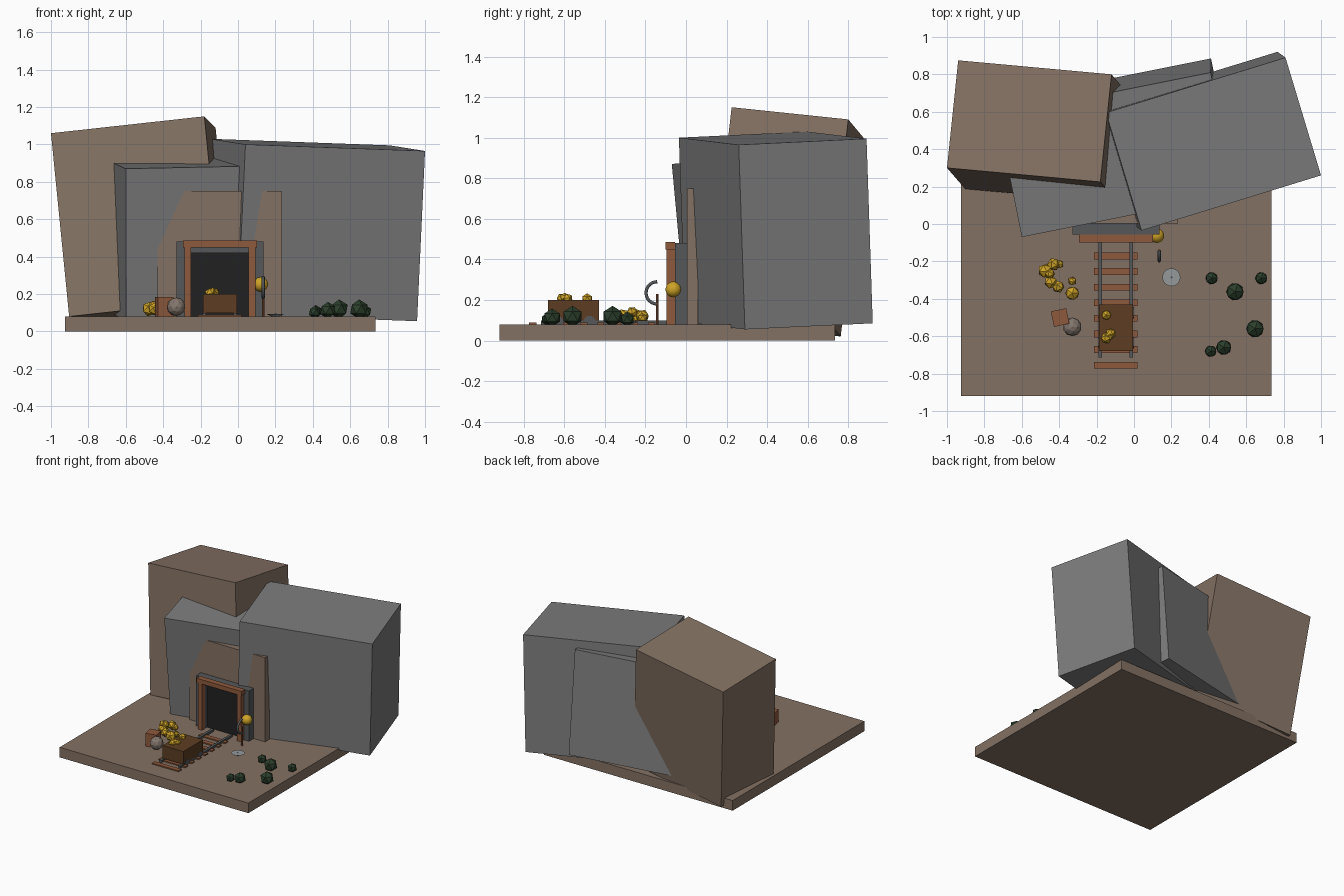
import bpy, bmesh, math
from mathutils import Matrix, Vector

cube = bpy.data.objects.get("Cube")
if cube:
    bpy.data.objects.remove(cube, do_unlink=True)


def material(name, r, g, b):
    m = bpy.data.materials.new(name)
    m.use_nodes = True
    m.diffuse_color = (r, g, b, 1)
    m.node_tree.nodes["Principled BSDF"].inputs["Base Color"].default_value = (r, g, b, 1)
    return m


BROWN = material("brown_rock", 0.23, 0.165, 0.125)
GREY = material("grey_rock", 0.2, 0.2, 0.2)
BOULDER = material("boulder_stone", 0.23, 0.185, 0.155)
WOOD = material("orange_wood", 0.27, 0.1, 0.045)
DARK_WOOD = material("dark_wood", 0.11, 0.047, 0.016)
BLACK = material("tunnel_black", 0.015, 0.015, 0.015)
STEEL = material("dark_steel", 0.09, 0.095, 0.1)
TIN = material("light_tin", 0.3, 0.32, 0.33)
GOLD = material("gold", 0.62, 0.37, 0.02)
GREEN = material("dark_green", 0.025, 0.05, 0.025)


def finish(name, bm, mat):
    bmesh.ops.recalc_face_normals(bm, faces=bm.faces)
    mesh = bpy.data.meshes.new(name)
    bm.to_mesh(mesh)
    bm.free()
    mesh.materials.append(mat)
    ob = bpy.data.objects.new(name, mesh)
    bpy.context.collection.objects.link(ob)
    return ob


def box(name, mat, x, y, z, turn=0):
    """Box from (min, max) pairs, turned about its own centre."""
    lo, hi = Vector((x[0], y[0], z[0])), Vector((x[1], y[1], z[1]))
    bm = bmesh.new()
    bmesh.ops.create_cube(bm, size=1, matrix=Matrix.Translation((lo + hi) / 2)
                          @ Matrix.Rotation(math.radians(turn), 4, "Z")
                          @ Matrix.Diagonal((*(hi - lo), 1)))
    return finish(name, bm, mat)


def leaning_block(name, mat, corner, along, back, drop):
    """Tilted block hung from the front left corner of its top."""
    corner, along, back = Vector(corner), Vector(along), Vector(back)
    n = along.cross(back)
    down = n * (-drop / n.z)
    frame = Matrix((along, back, -down)).transposed().to_4x4()
    frame.translation = corner + (along + back + down) / 2
    bm = bmesh.new()
    bmesh.ops.create_cube(bm, size=1, matrix=frame)
    return finish(name, bm, mat)


def ball(name, mat, x, y, z, r, detail=1, turn=0):
    bm = bmesh.new()
    bmesh.ops.create_icosphere(bm, subdivisions=detail, radius=r,
                               matrix=Matrix.Translation((x, y, z))
                               @ Matrix.Rotation(turn, 4, (1, 1, 2)))
    return finish(name, bm, mat)


def cylinder(name, mat, center, r1, r2, depth, axis="Z", sides=16):
    bm = bmesh.new()
    spin = Matrix.Rotation(math.pi / 2, 4, "Y") if axis == "X" else Matrix()
    bmesh.ops.create_cone(bm, cap_ends=True, segments=sides, radius1=r1, radius2=r2,
                          depth=depth, matrix=Matrix.Translation(center) @ spin)
    return finish(name, bm, mat)


# Ground slab and leaning cliff blocks
box("ground", BROWN, (-0.925, 0.735), (-0.92, 0.735), (0, 0.08))
leaning_block("brown_cliff", BROWN, (-1, 0.3, 1.06), (0.82, -0.075, 0.09), (0.06, 0.575, -0.06), 0.98)
leaning_block("large_grey_cliff", GREY, (0.04, -0.035, 1.0), (0.96, 0.295, -0.035), (-0.19, 0.63, 0.03), 0.91)
leaning_block("small_grey_cliff", GREY, (-0.6, -0.07, 0.87), (1.14, 0.228, 0.024), (-0.13, 0.652, 0.06), 0.81)
box("entrance_slab", BROWN, (-0.43, 0.235), (0.004, 0.06), (0.07, 0.75))

# Mine entrance
MID = -0.097
for side, s in (("left", 1), ("right", -1)):
    def span(a, b):
        return sorted((MID + s * a, MID + s * b))
    box(f"stone_post_{side}", STEEL, span(0.155, 0.232), (-0.055, 0.01), (0.07, 0.48))
    box(f"wood_post_{side}", WOOD, span(0.153, 0.19), (-0.095, -0.055), (0.07, 0.45))
box("stone_lintel", STEEL, (MID - 0.232, MID + 0.232), (-0.055, 0.01), (0.42, 0.48))
box("wood_lintel", WOOD, (MID - 0.198, MID + 0.198), (-0.1, -0.055), (0.45, 0.485))
box("tunnel_opening", BLACK, (MID - 0.156, MID + 0.156), (-0.03, 0.01), (0.07, 0.421))

# Track
for i in range(8):
    y = -0.755 + i * 0.0835
    box(f"track_tie_{i}", WOOD, (-0.215, 0.018), (y - 0.018, y + 0.018), (0.075, 0.089))
for side, x in (("right", -0.18), ("left", -0.015)):
    box(f"rail_{side}", STEEL, (x - 0.01, x + 0.01), (-0.715, -0.06), (0.08, 0.098))

# Ore cart with wheels
box("cart_body", DARK_WOOD, (-0.188, -0.005), (-0.68, -0.43), (0.098, 0.2))
for x in (-0.18, -0.012):
    for y in (-0.635, -0.475):
        cylinder("cart_wheel", STEEL, (x, y, 0.092), 0.03, 0.03, 0.02, "X")

# Gold in the cart and in the pile
cart_gold = [(-0.148, -0.487, 0.205, 0.028), (-0.125, -0.585, 0.205, 0.028),
             (-0.148, -0.61, 0.205, 0.03), (-0.135, -0.6, 0.21, 0.025)]
pile_gold = [(-0.475, -0.25, 0.12, 0.04), (-0.43, -0.215, 0.12, 0.035),
             (-0.4, -0.215, 0.11, 0.025), (-0.445, -0.31, 0.12, 0.036),
             (-0.405, -0.335, 0.115, 0.034), (-0.33, -0.37, 0.12, 0.04),
             (-0.33, -0.305, 0.11, 0.024), (-0.45, -0.265, 0.14, 0.028)]
for i, nugget in enumerate(cart_gold + pile_gold):
    ball(f"gold_nugget_{i}", GOLD, *nugget, turn=i * 0.7)

# Crate and boulder
box("crate", WOOD, (-0.437, -0.353), (-0.542, -0.458), (0.075, 0.183), 12)
ball("boulder", BOULDER, -0.33, -0.55, 0.132, 0.05, 2)

# Bushes
bushes = [(0.415, -0.29, 0.036), (0.54, -0.362, 0.052), (0.68, -0.29, 0.036),
          (0.647, -0.56, 0.052), (0.48, -0.66, 0.045), (0.41, -0.68, 0.034)]
for i, (x, y, r) in enumerate(bushes):
    ball(f"bush_{i}", GREEN, x, y, 0.075 + r * 0.85, r)

# Lantern
lantern = ball("lantern", GOLD, 0.122, -0.062, 0.252, 0.039, 3)
lantern.data.shade_smooth()

# Pickaxe: curved head on an upright handle
cylinder("pickaxe_handle", WOOD, (0.135, -0.142, 0.155), 0.007, 0.007, 0.15, sides=8)
curve = bpy.data.curves.new("pickaxe_head", "CURVE")
curve.dimensions = "3D"
curve.bevel_depth = 0.009
curve.bevel_resolution = 1
curve.materials.append(STEEL)
arc = curve.splines.new("POLY")
arc.points.add(12)
for i, p in enumerate(arc.points):
    a = math.pi * (0.5 + i / 12)
    p.co = (0.135, -0.142 + 0.055 * math.cos(a), 0.235 + 0.055 * math.sin(a), 1)
bpy.context.collection.objects.link(bpy.data.objects.new("pickaxe_head", curve))

# Shallow pan
cylinder("pan", TIN, (0.2, -0.285, 0.087), 0.02, 0.048, 0.014, sides=24)
cylinder("pan_centre", STEEL, (0.2, -0.285, 0.094), 0.006, 0.006, 0.004, sides=8)
